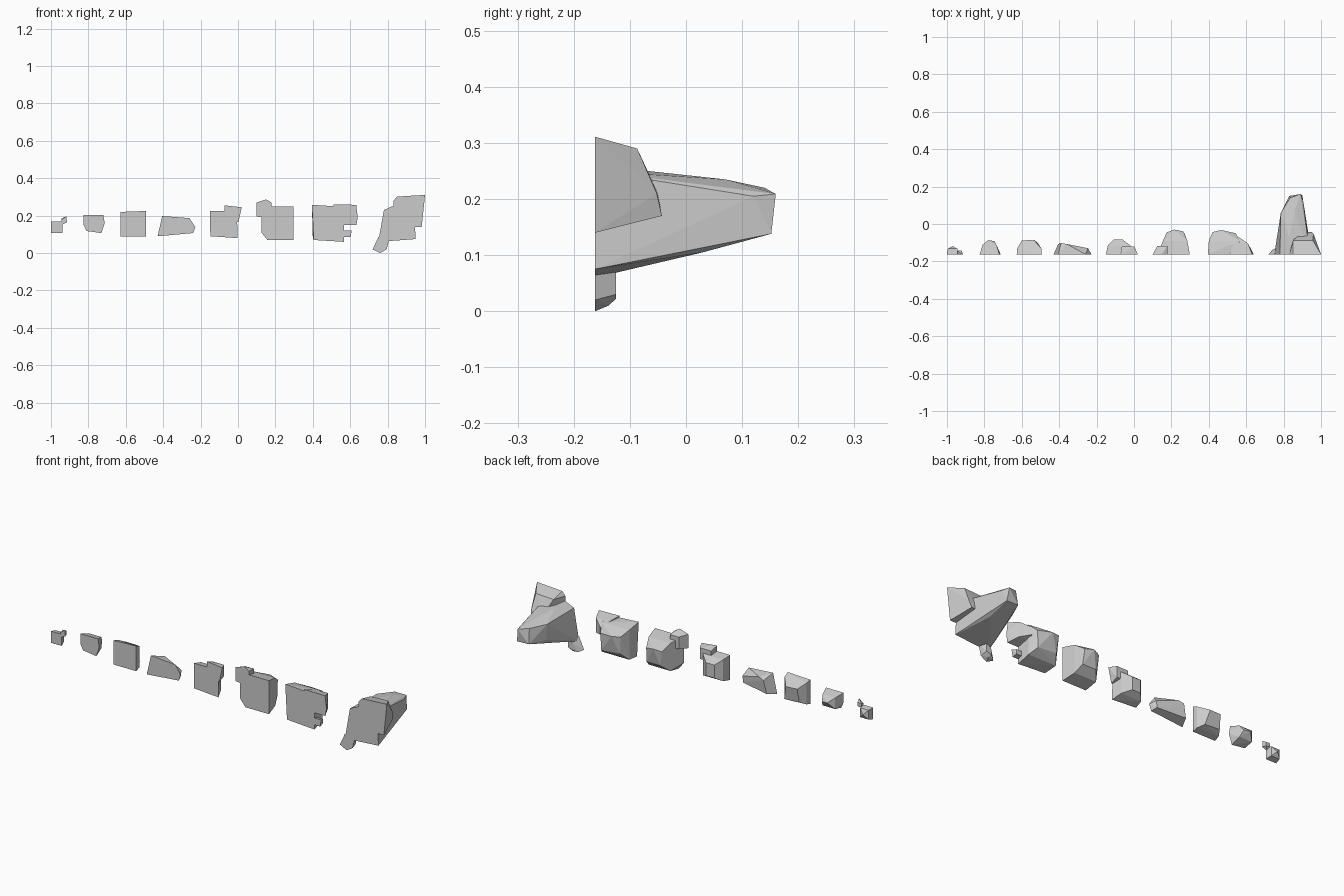
import bpy, bmesh

PLANE = -0.162  # flat wall plane shared by every rock


def rock(name, *lumps):
    """Each lump is the convex hull of a flat wall outline (x, z) and back points (x, y, z)."""
    bm = bmesh.new()
    for outline, back in lumps:
        part = bmesh.new()
        for p in [(x, PLANE, z) for x, z in outline] + back:
            part.verts.new(p)
        res = bmesh.ops.convex_hull(part, input=part.verts[:])
        junk = {g for g in res["geom_interior"] + res["geom_unused"]
                if isinstance(g, bmesh.types.BMVert)}
        bmesh.ops.delete(part, geom=list(junk), context='VERTS')
        bmesh.ops.dissolve_limit(part, angle_limit=0.06, verts=part.verts[:], edges=part.edges[:])
        bmesh.ops.recalc_face_normals(part, faces=part.faces[:])
        tmp = bpy.data.meshes.new("tmp")
        part.to_mesh(tmp)
        part.free()
        bm.from_mesh(tmp)
        bpy.data.meshes.remove(tmp)
    me = bpy.data.meshes.new(name)
    bm.to_mesh(me)
    bm.free()
    bpy.context.collection.objects.link(bpy.data.objects.new(name, me))


def slab(x0, x1, y, z0, z1):
    """Four corners of a rectangle at depth y."""
    return [(x, y, z) for x in (x0, x1) for z in (z0, z1)]


# Pebble with a small chip
rock("pebble",
     ([(-1, .107), (-.937, .107), (-.937, .15), (-.945, .17), (-1, .17)],
      slab(-.995, -.945, -.132, .115, .165) + [(-.97, -.118, .14)]),
     ([(-.945, .15), (-.915, .165), (-.917, .197), (-.943, .178)],
      slab(-.945, -.922, -.142, .165, .185)))

# Small rounded stone
rock("small_stone",
     ([(-.825, .203), (-.72, .203), (-.713, .16), (-.73, .107), (-.81, .118), (-.825, .15)],
      slab(-.81, -.735, -.112, .13, .19) + [(-.78, -.086, .165), (-.745, -.092, .16)]))

# Square stone
rock("square_stone",
     ([(-.627, .22), (-.493, .225), (-.493, .09), (-.627, .09)],
      slab(-.625, -.495, -.132, .098, .212) +
      [(-.6, -.088, .19), (-.535, -.085, .188), (-.515, -.1, .11), (-.605, -.1, .115)]))

# Long wedge stone
rock("wedge_stone",
     ([(-.405, .198), (-.26, .187), (-.228, .14), (-.24, .107), (-.43, .09)],
      [(-.405, -.107, .105), (-.39, -.102, .175), (-.36, -.107, .185),
       (-.245, -.13, .15), (-.25, -.13, .115)]))

# Stone with a block on its shoulder
rock("shoulder_stone",
     ([(-.15, .225), (-.005, .225), (-.015, .155), (-.003, .08), (-.148, .09)],
      slab(-.14, -.02, -.115, .1, .215) + slab(-.11, -.06, -.084, .12, .19)),
     ([(-.072, .255), (.02, .245), (.002, .165), (-.072, .17)],
      slab(-.065, .002, -.12, .18, .24)))

# Large block with a cap
rock("capped_block",
     ([(.125, .25), (.298, .25), (.298, .07), (.157, .07), (.125, .11)],
      slab(.155, .285, -.09, .085, .235) +
      [(.175, -.045, .2), (.215, -.03, .21), (.265, -.04, .2), (.27, -.05, .12), (.19, -.05, .12)]),
     ([(.1, .27), (.15, .287), (.18, .27), (.18, .187), (.1, .195)],
      slab(.125, .178, -.117, .2, .265)))

# Large block with side lump and chip
rock("lumpy_block",
     ([(.395, .258), (.52, .25), (.568, .24), (.568, .06), (.405, .07)],
      slab(.4, .565, -.09, .08, .24) +
      [(.42, -.043, .215), (.465, -.032, .21), (.545, -.05, .2), (.54, -.05, .11), (.43, -.05, .12)]),
     ([(.51, .26), (.632, .258), (.64, .19), (.633, .15), (.51, .15)],
      slab(.53, .61, -.105, .165, .245) + [(.56, -.07, .22), (.56, -.07, .18)]),
     ([(.562, .122), (.608, .122), (.602, .085), (.568, .085)],
      slab(.57, .6, -.135, .09, .115)))

# Great boulder with side spur and foot
rock("great_boulder",
     ([(.78, .23), (.835, .255), (.94, .25), (.95, .075), (.75, .06)],
      [(.83, -.068, .25), (.9, -.068, .245), (.785, .06, .225), (.86, .07, .235),
       (.835, .14, .22), (.89, .16, .209), (.905, .12, .205),
       (.79, .06, .14), (.83, .15, .14), (.9, .152, .138),
       (.795, .02, .105), (.9, .03, .105), (.91, -.08, .085)]),
     ([(.832, .28), (.85, .302), (1, .311), (.982, .14), (.83, .14)],
      [(.85, -.087, .285), (.955, -.087, .29), (.9, -.05, .21), (.96, -.052, .21),
       (.9, -.043, .17), (.95, -.043, .17)]),
     ([(.72, .02), (.76, 0), (.795, .02), (.81, .08), (.75, .085)],
      [(.74, -.138, .012), (.77, -.138, .01), (.765, -.125, .022), (.79, -.125, .03),
       (.765, -.125, .06), (.79, -.125, .07)]))
